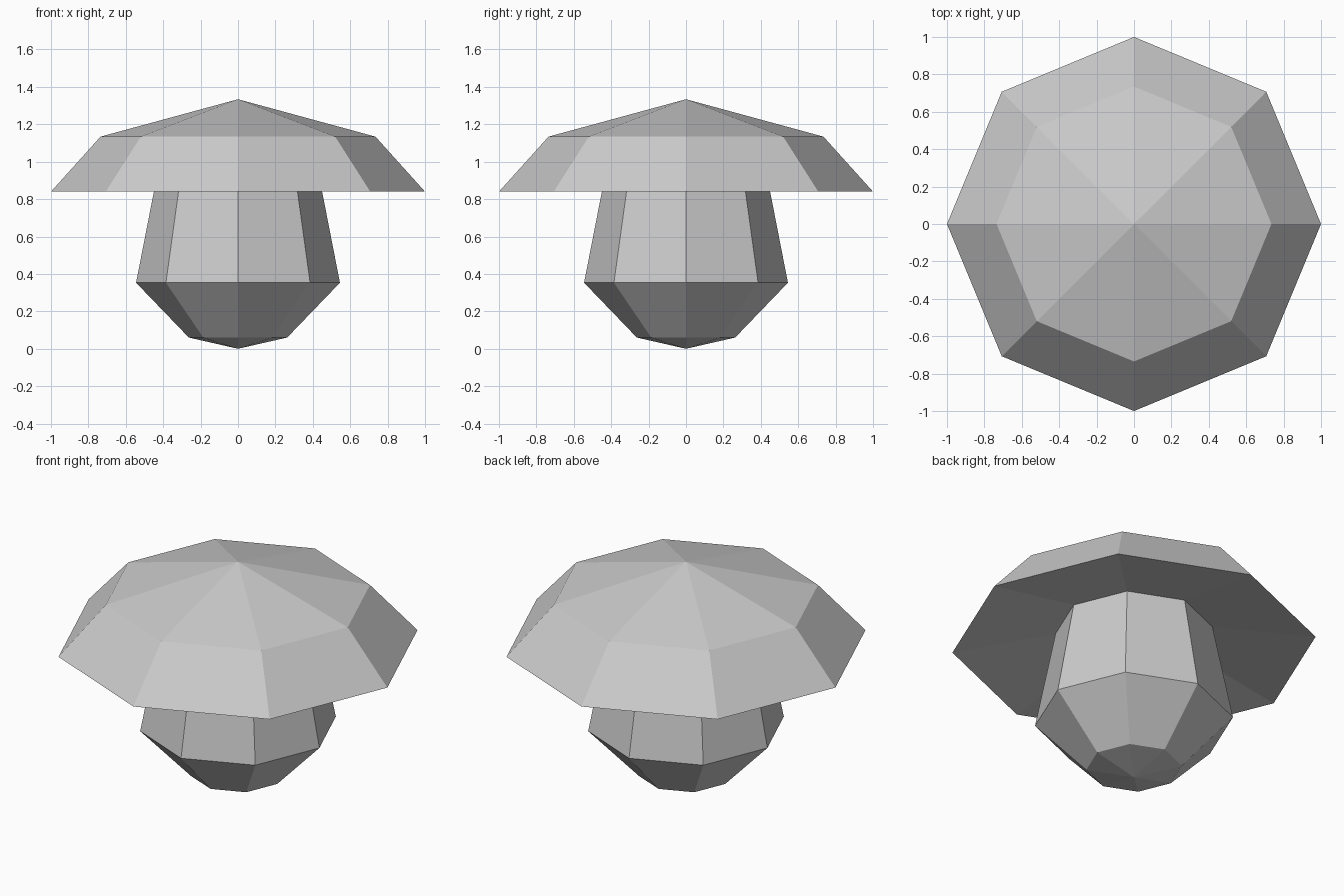
import bpy, bmesh
from math import cos, sin, tau

if "Cube" in bpy.data.objects:
    bpy.data.objects.remove(bpy.data.objects["Cube"])

SIDES = 8


def lathe(name, profile):
    """Revolve (radius, z) points, listed bottom/inside to top; radius 0 is a pole."""
    bm = bmesh.new()
    rings = []
    for r, z in profile:
        count = SIDES if r > 0 else 1
        rings.append([bm.verts.new((r * cos(tau * i / SIDES), r * sin(tau * i / SIDES), z))
                      for i in range(count)])
    for a, b in zip(rings, rings[1:]):
        for i in range(SIDES):
            j = (i + 1) % SIDES
            if len(a) == 1:
                bm.faces.new((a[0], b[j], b[i]))
            elif len(b) == 1:
                bm.faces.new((a[i], a[j], b[0]))
            else:
                bm.faces.new((a[i], a[j], b[j], b[i]))
    mesh = bpy.data.meshes.new(name)
    bm.to_mesh(mesh)
    bm.free()
    obj = bpy.data.objects.new(name, mesh)
    bpy.context.collection.objects.link(obj)
    return obj


# Bulbous stem with a shallow pointed base
lathe("mushroom_stem", [(0, 0), (0.263, 0.06), (0.545, 0.353), (0.432, 0.931)])

# Cap: hollowed underside from the stem to the rim, sloped skirt, low peak
lathe("mushroom_cap", [(0.432, 0.931), (1.0, 0.84), (0.735, 1.134), (0, 1.334)])
